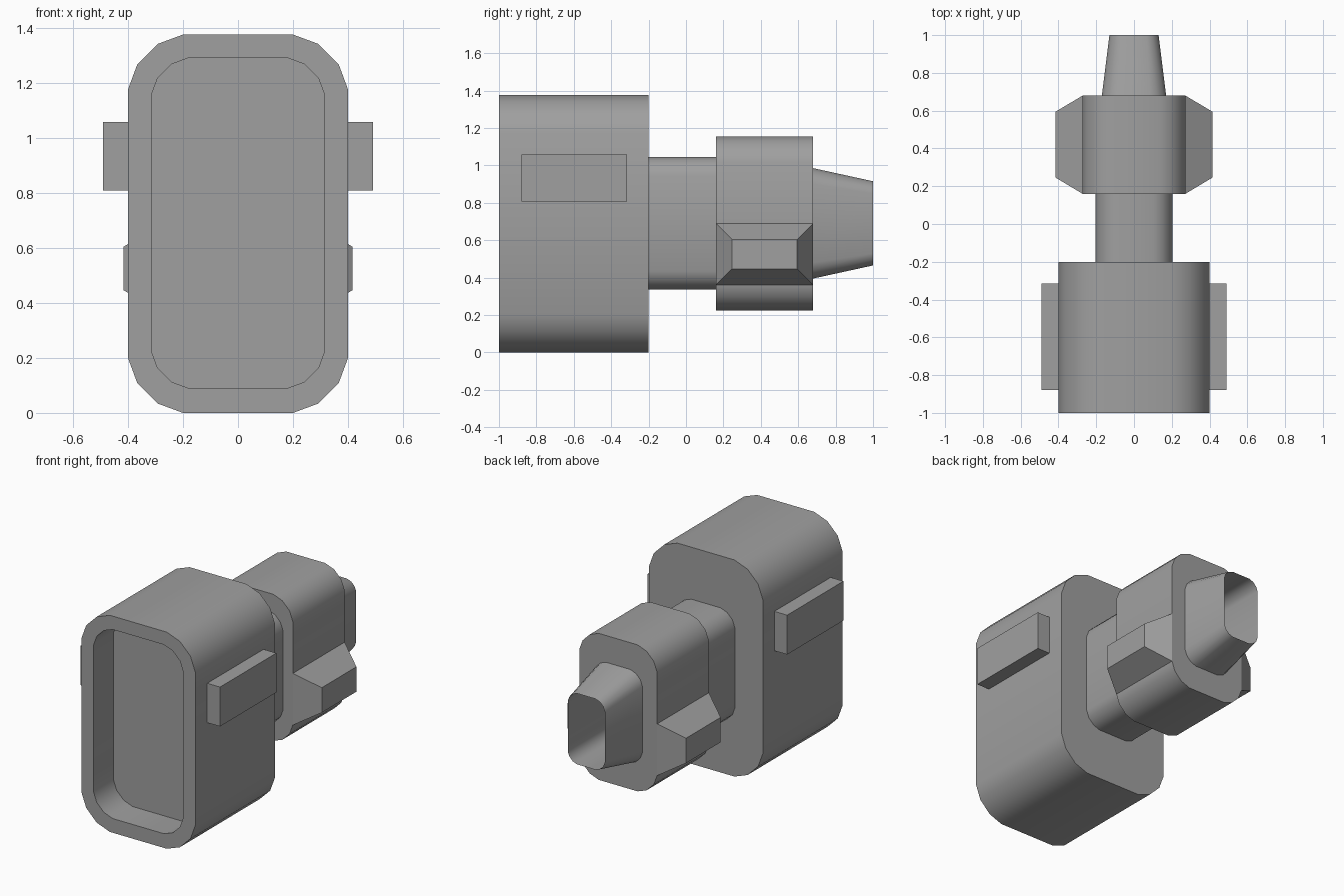
import bpy
import bmesh
from math import radians

cube = bpy.data.objects.get("Cube")
if cube:
    bpy.data.objects.remove(cube, do_unlink=True)

grey = bpy.data.materials.new("plain grey")
grey.use_nodes = True
COLOUR = (0.35, 0.35, 0.35, 1)
grey.diffuse_color = COLOUR
grey.node_tree.nodes["Principled BSDF"].inputs["Base Color"].default_value = COLOUR

MID = 0.69  # height of the connector's long axis


def finish(name, bm):
    bmesh.ops.recalc_face_normals(bm, faces=bm.faces)
    mesh = bpy.data.meshes.new(name)
    bm.to_mesh(mesh)
    bm.free()
    mesh.materials.append(grey)
    obj = bpy.data.objects.new(name, mesh)
    bpy.context.collection.objects.link(obj)
    return obj


def smooth(obj):
    bpy.ops.object.select_all(action="DESELECT")
    obj.select_set(True)
    bpy.context.view_layer.objects.active = obj
    bpy.ops.object.shade_smooth_by_angle(angle=radians(35))


def rounded(w, h, r):
    """Rounded rectangle with three-segment corners."""
    corner = [(1, 0), (0.83, 0.46), (0.46, 0.83), (0, 1)]
    pts = []
    for sx, sz in ((1, 1), (-1, 1), (-1, -1), (1, -1)):
        arc = corner if sx * sz > 0 else corner[::-1]
        pts += [(sx * (w - r + r * a), sz * (h - r + r * b)) for a, b in arc]
    return pts


def loft(name, rings):
    """Skin rings of (y, half width, half height, corner radius, centre z)."""
    bm = bmesh.new()
    loops = [[bm.verts.new((x, y, cz + z)) for x, z in rounded(w, h, r)]
             for y, w, h, r, cz in rings]
    n = len(loops[0])
    for a, b in zip(loops, loops[1:]):
        for i in range(n):
            j = (i + 1) % n
            bm.faces.new((a[i], a[j], b[j], b[i]))
    bm.faces.new(loops[0])
    bm.faces.new(loops[-1])
    smooth(finish(name, bm))


def side_block(name, side, x0, x1, y, z, inset=0):
    """Block on one side, its outer face optionally inset on all edges."""
    bm = bmesh.new()
    loops = []
    for x, d in ((x0, 0), (x1, inset)):
        ya, yb, za, zb = y[0] + d, y[1] - d, z[0] + d, z[1] - d
        loops.append([bm.verts.new((side * x, py, pz)) for py, pz in
                      ((ya, za), (yb, za), (yb, zb), (ya, zb))])
    a, b = loops
    for i in range(4):
        j = (i + 1) % 4
        bm.faces.new((a[i], a[j], b[j], b[i]))
    bm.faces.new(a)
    bm.faces.new(b)
    finish(name, bm)


# Front housing with its shallow recess
loft("housing", [(-0.8, 0.315, 0.6, 0.135, MID), (-1, 0.315, 0.6, 0.135, MID),
                 (-1, 0.4, 0.6875, 0.2, 0.6875), (-0.2, 0.4, 0.6875, 0.2, 0.6875)])

# Neck between housing and collar
loft("neck", [(-0.2, 0.203, 0.355, 0.1, MID), (0.16, 0.203, 0.355, 0.1, MID)])

# Collar with tapered, hollow tail
loft("collar_and_tail", [(0.16, 0.273, 0.465, 0.137, MID), (0.68, 0.273, 0.465, 0.137, MID),
                         (0.68, 0.17, 0.295, 0.085, MID), (1, 0.13, 0.225, 0.065, MID),
                         (0.55, 0.13, 0.225, 0.065, MID)])

# Grip bars on the housing and bevelled lugs on the collar
for side, label in ((1, "left"), (-1, "right")):
    side_block(label + "_grip_bar", side, 0.39, 0.49, (-0.88, -0.315), (0.808, 1.058))
    side_block(label + "_lug", side, 0.272, 0.416, (0.16, 0.68), (0.36, 0.69), 0.086)
